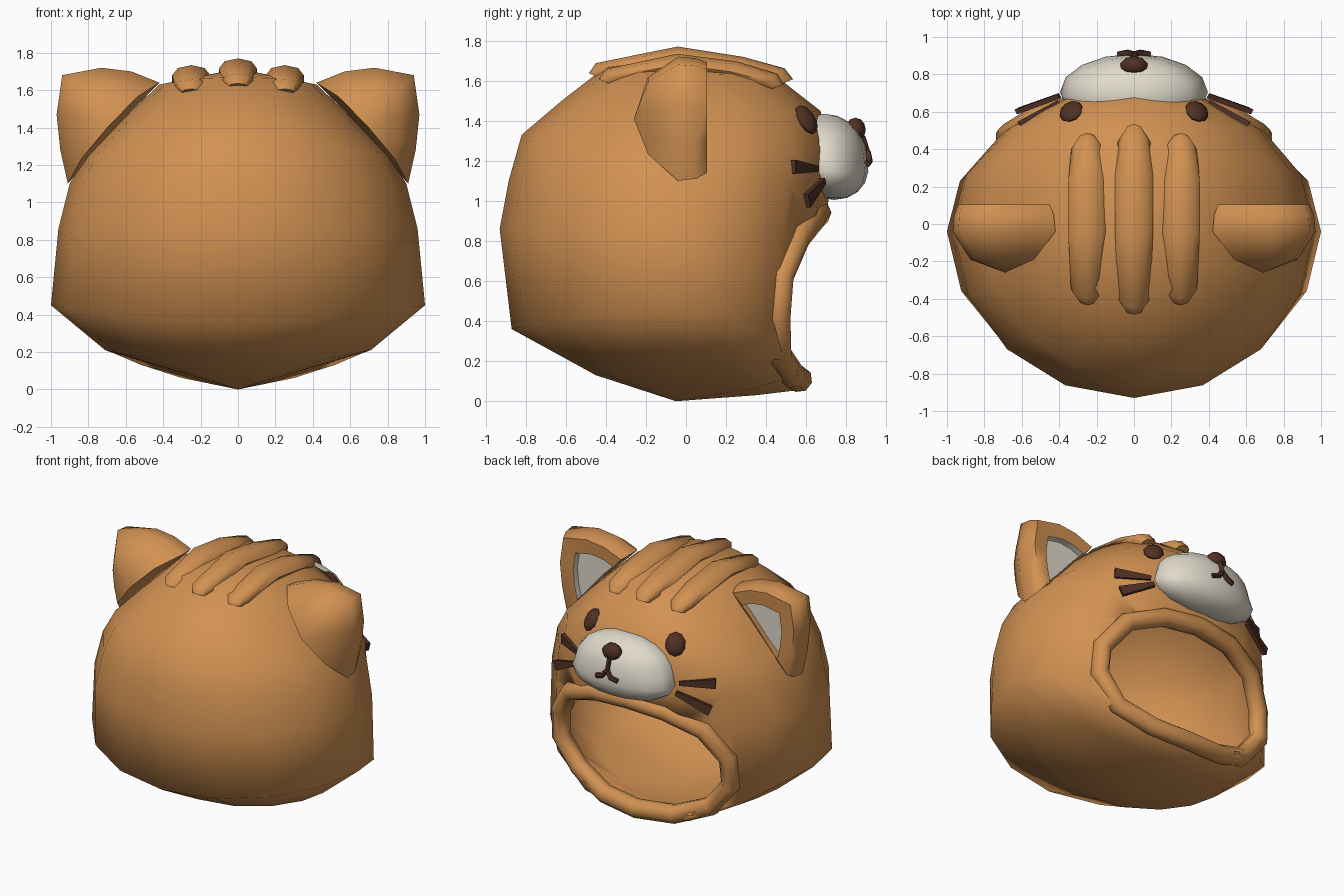
import bpy, bmesh, math
from mathutils import Vector

if "Cube" in bpy.data.objects:
    bpy.data.objects.remove(bpy.data.objects["Cube"])


def material(name, rgb):
    m = bpy.data.materials.new(name)
    m.diffuse_color = (*rgb, 1)
    m.use_nodes = True
    m.node_tree.nodes["Principled BSDF"].inputs["Base Color"].default_value = m.diffuse_color
    return m


ORANGE = material("orange_brown", (0.64, 0.285, 0.085))
CREAM = material("cream", (0.75, 0.70, 0.60))
DARK = material("dark_brown", (0.08, 0.03, 0.018))


def link(name, mesh, mats, angle=50):
    ob = bpy.data.objects.new(name, mesh)
    bpy.context.collection.objects.link(ob)
    for m in mats:
        if m.name not in [k.name for k in mesh.materials if k]:
            mesh.materials.append(m)
    bpy.ops.object.select_all(action='DESELECT')
    ob.select_set(True)
    bpy.context.view_layer.objects.active = ob
    bpy.ops.object.shade_smooth_by_angle(angle=math.radians(angle))
    return ob


def loft(name, rings, mats, pole0=None, pole1=None, light_from=None, angle=50):
    """Skin equal closed rings; ends close to a pole or a flat cap.
    Bands from index light_from on use the second material."""
    bm = bmesh.new()
    vs = [[bm.verts.new(p) for p in r] for r in rings]
    n = len(vs[0])
    for k, (a, b) in enumerate(zip(vs, vs[1:])):
        for i in range(n):
            f = bm.faces.new((a[i], a[(i + 1) % n], b[(i + 1) % n], b[i]))
            f.material_index = int(light_from is not None and k >= light_from)
    for ring, pole in ((vs[0], pole0), (vs[-1], pole1)):
        if pole:
            p = bm.verts.new(pole)
            fs = [bm.faces.new((ring[i], ring[(i + 1) % n], p)) for i in range(n)]
        else:
            fs = [bm.faces.new(ring)]
        for f in fs:
            f.material_index = int(light_from is not None and ring is vs[-1])
    bmesh.ops.recalc_face_normals(bm, faces=bm.faces)
    me = bpy.data.meshes.new(name)
    bm.to_mesh(me)
    bm.free()
    return link(name, me, mats, angle)


def tube(name, pts, r, mat, radii=None, closed=False, flat=1.0, res=2):
    """Round tube along points, optionally flattened in z."""
    cu = bpy.data.curves.new(name, 'CURVE')
    cu.dimensions = '3D'
    cu.bevel_depth, cu.bevel_resolution, cu.use_fill_caps = r, res, True
    sp = cu.splines.new('POLY')
    sp.points.add(len(pts) - 1)
    sp.use_cyclic_u = closed
    for i, (x, y, z) in enumerate(pts):
        sp.points[i].co = (x, y, z / flat, 1)
        sp.points[i].radius = radii[i] if radii else 1
    tmp = bpy.data.objects.new("tmp", cu)
    bpy.context.collection.objects.link(tmp)
    dg = bpy.context.evaluated_depsgraph_get()
    me = bpy.data.meshes.new_from_object(tmp.evaluated_get(dg))
    bpy.data.objects.remove(tmp)
    for v in me.vertices:
        v.co.z *= flat
    return link(name, me, [mat], 60)


def ball(name, c, radii, mat, normal=None, seg=12, rings=8):
    bm = bmesh.new()
    bmesh.ops.create_uvsphere(bm, u_segments=seg, v_segments=rings, radius=1)
    q = Vector(normal).to_track_quat('Z', 'Y') if normal else None
    for v in bm.verts:
        p = Vector([a * b for a, b in zip(v.co, radii)])
        v.co = (q @ p if q else p) + Vector(c)
    me = bpy.data.meshes.new(name)
    bm.to_mesh(me)
    bm.free()
    return link(name, me, [mat])


# Head shell: per ring (side x, side z), (back y, back z), (face y, face z)
PROFILE = [((.71, .21), (-.45, .13), (.35, .03)),
           ((1.0, .45), (-.87, .36), (.60, .06)),
           ((.96, .86), (-.93, .86), (.68, .80)),
           ((.90, 1.10), (-.885, 1.10), (.72, 1.06)),
           ((.81, 1.25), (-.82, 1.33), (.73, 1.27)),
           ((.63, 1.43), (-.62, 1.50), (.67, 1.45)),
           ((.42, 1.63), (-.40, 1.67), (.42, 1.645))]
SEG = 16


def head(name, s):
    mid = Vector((0, 0, .85))
    fit = lambda p: mid + (Vector(p) - mid) * s
    rings = []
    for (sx, sz), (by, bz), (fy, fz) in PROFILE:
        ring = []
        for i in range(SEG):
            a = 2 * math.pi * i / SEG
            sn, c = math.sin(a), math.cos(a)
            e, ez_pow = (.9, 2.4) if c > 0 else (1, 2)
            ey, ez = (fy, fz) if c > 0 else (by, bz)
            x = math.copysign(abs(sn) ** e, sn) * sx
            y = -.04 + abs(c) ** e * (ey + .04)
            ring.append(fit((x, y, sz + (ez - sz) * abs(c) ** ez_pow)))
        rings.append(ring)
    return loft(name, rings, [ORANGE], fit((0, -.05, 0)), fit((0, -.04, 1.715)), angle=85)


# Opening outline, half of it, then mirrored
half = [(0, .66, .94), (.28, .635, .915), (.53, .56, .82), (.67, .475, .62),
        (.68, .46, .42), (.53, .465, .23), (.28, .53, .13), (0, .565, .11)]
rim = half + [(-x, y, z) for x, y, z in half[-2:0:-1]]

shell = head("head_shell", 1)
inner = head("inner_cutter", .93)
opening = loft("opening_cutter", [[(x, y, z) for x, _, z in rim] for y in (.36, 1.3)],
               [ORANGE])
for cutter in (inner, opening):
    cutter.hide_render = True
    mod = shell.modifiers.new("cut", 'BOOLEAN')
    mod.operation, mod.solver, mod.object = 'DIFFERENCE', 'EXACT', cutter
    bpy.context.view_layer.objects.active = shell
    bpy.ops.object.modifier_apply(modifier=mod.name)
    bpy.data.objects.remove(cutter)

tube("opening_rim", rim, .066, ORANGE, closed=True)

# Raised stripes on the crown
R = [.5, .85, 1, 1, .85, .5]
for name, x, ys, zs in (
        ("middle_stripe", 0, (-.445, -.40, -.04, .25, .44, .495), (1.62, 1.65, 1.716, 1.668, 1.625, 1.59)),
        ("left_stripe", -.25, (-.395, -.35, -.04, .22, .40, .445), (1.59, 1.62, 1.68, 1.645, 1.60, 1.565)),
        ("right_stripe", .25, (-.395, -.35, -.04, .22, .40, .445), (1.59, 1.62, 1.68, 1.645, 1.60, 1.565))):
    tube(name, [(x, y, z) for y, z in zip(ys, zs)], .102, ORANGE, radii=R, flat=.53)

# Muzzle (fuller and further forward below), nose and mouth
muzzle = ball("muzzle", (0, .69, 1.21), (.375, .215, .225), CREAM, seg=16, rings=10)
for v in muzzle.data.vertices:
    low = max(0, (1.21 - v.co.z) / .225)
    v.co.x *= 1 + .35 * low
    v.co.y += .05 * low
    v.co.z += .02 * low
ball("nose", (0, .845, 1.355), (.075, .052, .06), DARK, seg=10, rings=6)
tube("mouth_line", [(0, .88, 1.32), (0, .905, 1.24)], .018, DARK, res=1)

EAR = [(.91, 1.10), (.95, 1.28), (.97, 1.47), (.94, 1.68), (.73, 1.72),
       (.57, 1.70), (.42, 1.64), (.57, 1.49), (.76, 1.27)]


def ear_ring(s, y, cx=.72, cz=1.45, m=1):
    return [(m * (cx + (x - cx) * s), y, cz + (z - cz) * s) for x, z in EAR]


# Mirrored parts: ears, eyes, whiskers, mouth corners
for side, m in (("left", -1), ("right", 1)):
    loft(side + "_ear",
         [ear_ring(.62, -.19, m=m), ear_ring(1, -.04, m=m), ear_ring(.97, .05, m=m),
          ear_ring(.89, .105, .70, 1.46, m), ear_ring(.60, .10, .64, 1.40, m),
          ear_ring(.58, .06, .64, 1.40, m)],
         [ORANGE, CREAM], pole0=(m * .69, -.26, 1.41), light_from=4, angle=70)
    ball(side + "_eye", (m * .335, .60, 1.405), (.068, .082, .038), DARK,
         normal=(m * .45, .7, .5), seg=10, rings=6)
    tube(side + "_mouth_corner", [(0, .905, 1.245), (m * .035, .915, 1.20), (m * .085, .905, 1.185)],
         .018, DARK, res=1)
    for name, a, b in (("upper", (.40, .65, 1.16), (.615, .535, 1.17)),
                       ("lower", (.40, .685, 1.10), (.62, .605, 1.00))):
        a, b = Vector(a), Vector(b)
        out = Vector((.5, .85, 0)).normalized()
        up = (b - a).cross(out).normalized()
        rings = []
        for p, w in ((a, .015), (b, .035)):
            rings.append([(m * q.x, q.y, q.z) for q in
                          (p + up * w * i + out * .014 * j
                           for i, j in ((-1, -1), (1, -1), (1, 1), (-1, 1)))])
        loft(f"{side}_{name}_whisker", rings, [DARK], angle=30)
